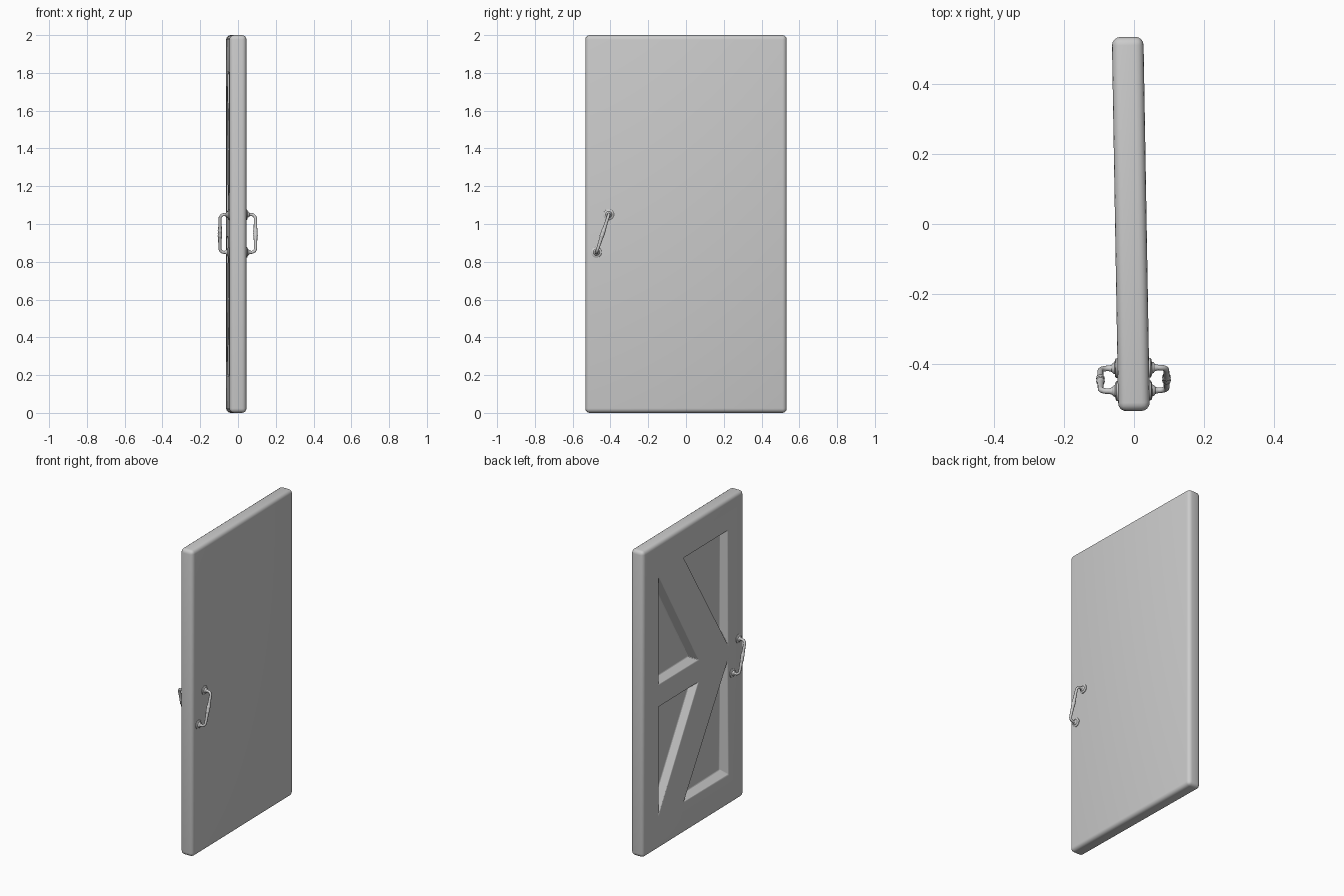
import bpy, bmesh, math
from mathutils import Matrix, Vector

if "Cube" in bpy.data.objects:
    bpy.data.objects.remove(bpy.data.objects["Cube"])

HALF_T, HALF_W, HEIGHT = 0.045, 0.533, 2.0
SWING = Matrix.Translation((-0.009, 0, 0)) @ Matrix.Rotation(0.017, 4, 'Z')


def mesh_object(name, bm, matrix=SWING):
    bmesh.ops.recalc_face_normals(bm, faces=bm.faces)
    me = bpy.data.meshes.new(name)
    bm.to_mesh(me)
    bm.free()
    ob = bpy.data.objects.new(name, me)
    bpy.context.collection.objects.link(ob)
    ob.matrix_world = matrix
    return ob


def smooth(ob, angle=35):
    bpy.ops.object.select_all(action='DESELECT')
    ob.select_set(True)
    bpy.context.view_layer.objects.active = ob
    bpy.ops.object.shade_smooth_by_angle(angle=math.radians(angle))


# Door slab with rounded outer edges
bm = bmesh.new()
bmesh.ops.create_cube(bm, size=1)
bmesh.ops.scale(bm, vec=(2 * HALF_T, 2 * HALF_W, HEIGHT), verts=bm.verts)
bmesh.ops.translate(bm, vec=(0, 0, HEIGHT / 2), verts=bm.verts)
bmesh.ops.bevel(bm, geom=bm.edges[:], offset=0.024, segments=4, profile=0.5, affect='EDGES')
door = mesh_object("door_panel", bm)


# Tapered triangular recesses that leave the frame and the K brace standing
def inset(tri, d):
    a, b, c = tri
    la, lb, lc = (b - c).length, (c - a).length, (a - b).length
    p = la + lb + lc
    centre = (a * la + b * lb + c * lc) / p
    radius = abs((b - a).cross(c - a)) / p
    return [centre + (v - centre) * (1 - d / radius) for v in tri]


DEPTH, SLOPE, OVER = 0.045, 0.032, 0.01
upper = [[(-0.37, 1.8), (0.105, 1.8), (-0.37, 1.04)],
         [(0.37, 1.79), (0.37, 1.07), (-0.06, 1.07)]]
bm = bmesh.new()
for tri in upper:
    for flip in (False, True):
        pts = [Vector((y, 2 - z if flip else z)) for y, z in tri]
        outer = [bm.verts.new((-HALF_T - OVER, *p)) for p in inset(pts, -SLOPE * OVER / DEPTH)]
        floor = [bm.verts.new((-HALF_T + DEPTH, *p)) for p in inset(pts, SLOPE)]
        bm.faces.new(outer)
        bm.faces.new(floor)
        for i in range(3):
            j = (i + 1) % 3
            bm.faces.new((outer[i], outer[j], floor[j], floor[i]))
cutter = mesh_object("recess_cutter", bm)
cutter.hide_render = True
cut = door.modifiers.new("recesses", 'BOOLEAN')
cut.operation, cut.object, cut.solver = 'DIFFERENCE', cutter, 'EXACT'
bpy.context.view_layer.objects.active = door
bpy.ops.object.modifier_apply(modifier=cut.name)
bpy.data.objects.remove(cutter)
soft = door.modifiers.new("soft_edges", 'BEVEL')
soft.width, soft.segments = 0.005, 2
soft.limit_method, soft.angle_limit = 'ANGLE', math.radians(32)
smooth(door)


# Rosette: turned profile around the x axis
def rosette(name, matrix):
    profile = [(0.0, 0.028), (0.005, 0.028), (0.008, 0.024), (0.009, 0.017),
               (0.014, 0.015), (0.018, 0.010), (0.026, 0.008)]
    n = 24
    bm = bmesh.new()
    rings = [[bm.verts.new((x, r * math.cos(2 * math.pi * k / n), r * math.sin(2 * math.pi * k / n)))
              for k in range(n)] for x, r in profile]
    for lo, hi in zip(rings, rings[1:]):
        for k in range(n):
            bm.faces.new((lo[k], lo[(k + 1) % n], hi[(k + 1) % n], hi[k]))
    bm.faces.new(rings[0])
    bm.faces.new(rings[-1])
    smooth(mesh_object(name, bm, matrix))


# Pull bar: bent tube, swelling at the middle
def pull_bar(name, matrix):
    half, reach, bend = 0.105, 0.05, 0.022
    path = [(0.0, -half, 0.008)]
    for i in range(7):
        a = math.pi / 2 * i / 6
        path.append((reach - bend + bend * math.sin(a), -half + bend - bend * math.cos(a), 0.008))
    for z, r in ((-0.06, 0.0085), (-0.03, 0.0095), (-0.018, 0.0105), (-0.014, 0.0125), (-0.009, 0.0105)):
        path.append((reach, z, r))
    path += [(reach, 0, 0.012)] + [(x, -z, r) for x, z, r in reversed(path)]
    curve = bpy.data.curves.new(name, 'CURVE')
    curve.dimensions = '3D'
    curve.bevel_depth, curve.bevel_resolution, curve.use_fill_caps = 1.0, 4, True
    spline = curve.splines.new('POLY')
    spline.points.add(len(path) - 1)
    for p, (x, z, r) in zip(spline.points, path):
        p.co, p.radius = (x, 0, z, 1), r
    ob = bpy.data.objects.new(name, curve)
    bpy.context.collection.objects.link(ob)
    ob.matrix_world = matrix
    bpy.ops.object.select_all(action='DESELECT')
    ob.select_set(True)
    bpy.context.view_layer.objects.active = ob
    bpy.ops.object.convert(target='MESH')
    smooth(bpy.context.object, 50)


# One tilted handle on each face, turned half way round about the door
for side, turn in (("right", 0), ("left", math.pi)):
    base = (SWING @ Matrix.Translation((0, -0.4425, 0.95)) @ Matrix.Rotation(turn, 4, 'Z')
            @ Matrix.Translation((HALF_T - 0.001, 0, 0)) @ Matrix.Rotation(-0.314, 4, 'X'))
    pull_bar(f"{side}_handle_bar", base)
    for end, z in (("lower", -0.105), ("upper", 0.105)):
        rosette(f"{side}_{end}_rosette", base @ Matrix.Translation((0, 0, z)))
